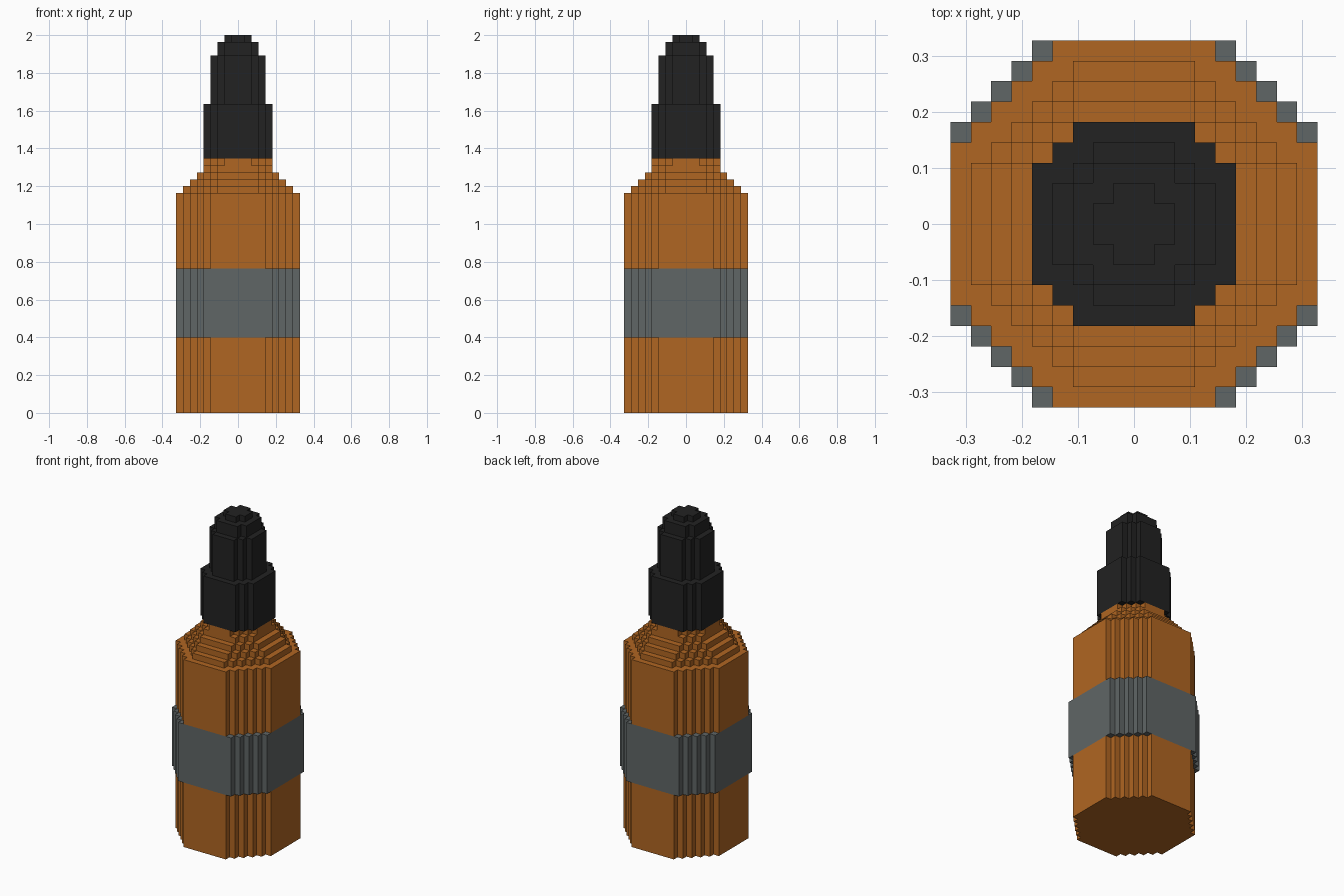
import bpy
import bmesh

if "Cube" in bpy.data.objects:
    bpy.data.objects.remove(bpy.data.objects["Cube"], do_unlink=True)

UNIT = 2 / 55  # edge of one block


def material(name, rgb):
    mat = bpy.data.materials.new(name)
    mat.use_nodes = True
    color = (*rgb, 1)
    mat.diffuse_color = color
    mat.node_tree.nodes["Principled BSDF"].inputs["Base Color"].default_value = color
    return mat


amber = material("amber glass", (0.434, 0.133, 0.016))
grey = material("label grey", (0.117, 0.133, 0.133))
black = material("cap black", (0.016, 0.016, 0.016))


def octagon(half, diagonal):
    """Block cells of a stepped octagon: half width and corner cut limit."""
    def ring(i):
        return max(i, -1 - i)
    span = range(-half, half)
    return {(i, j) for i in span for j in span if ring(i) + ring(j) <= diagonal}


# Stacked slabs: part, top height in blocks, half width, corner limit
slabs = [
    ("bottle_base", 11, 9, 11),
    ("label_band", 21, 9, 12),
    ("bottle_upper", 32, 9, 11),
    ("shoulder", 33, 8, 9),
    ("shoulder", 34, 7, 8),
    ("shoulder", 35, 6, 7),
    ("neck", 36, 5, 6),
    ("neck", 37, 5, 5),
    ("cap_collar", 45, 5, 6),
    ("dropper_cap", 52, 4, 4),
    ("cap_tip", 54, 3, 3),
    ("cap_tip", 55, 2, 1),
]
colors = {"label_band": grey, "cap_collar": black, "dropper_cap": black, "cap_tip": black}

parts = {}
cells = [octagon(half, diagonal) for _, _, half, diagonal in slabs]


def quad(bm, points):
    bm.faces.new([bm.verts.new([c * UNIT for c in p]) for p in points])


# Outer skin of every slab
low = 0
for k, (name, top, _, _) in enumerate(slabs):
    bm = parts.setdefault(name, bmesh.new())
    below = cells[k - 1] if k else set()
    above = cells[k + 1] if k + 1 < len(slabs) else set()
    for i, j in sorted(cells[k]):
        corners = [(i, j), (i + 1, j), (i + 1, j + 1), (i, j + 1)]
        neighbours = [(i, j - 1), (i + 1, j), (i, j + 1), (i - 1, j)]
        for n, cell in enumerate(neighbours):
            if cell not in cells[k]:
                a, b = corners[n], corners[(n + 1) % 4]
                quad(bm, [(*a, low), (*b, low), (*b, top), (*a, top)])
        if (i, j) not in above:
            quad(bm, [(*c, top) for c in corners])
        if (i, j) not in below:
            quad(bm, [(*c, low) for c in reversed(corners)])
    low = top

# Weld each part and merge its flat walls
for name, bm in parts.items():
    bmesh.ops.remove_doubles(bm, verts=bm.verts[:], dist=UNIT / 100)
    flat = [e for e in bm.edges
            if abs(e.verts[0].co.z - e.verts[1].co.z) > UNIT / 2
            and len(e.link_faces) == 2
            and e.link_faces[0].normal.dot(e.link_faces[1].normal) > 0.99]
    bmesh.ops.dissolve_edges(bm, edges=flat, use_verts=False)
    mesh = bpy.data.meshes.new(name)
    bm.to_mesh(mesh)
    bm.free()
    mesh.materials.append(colors.get(name, amber))
    bpy.context.collection.objects.link(bpy.data.objects.new(name, mesh))
